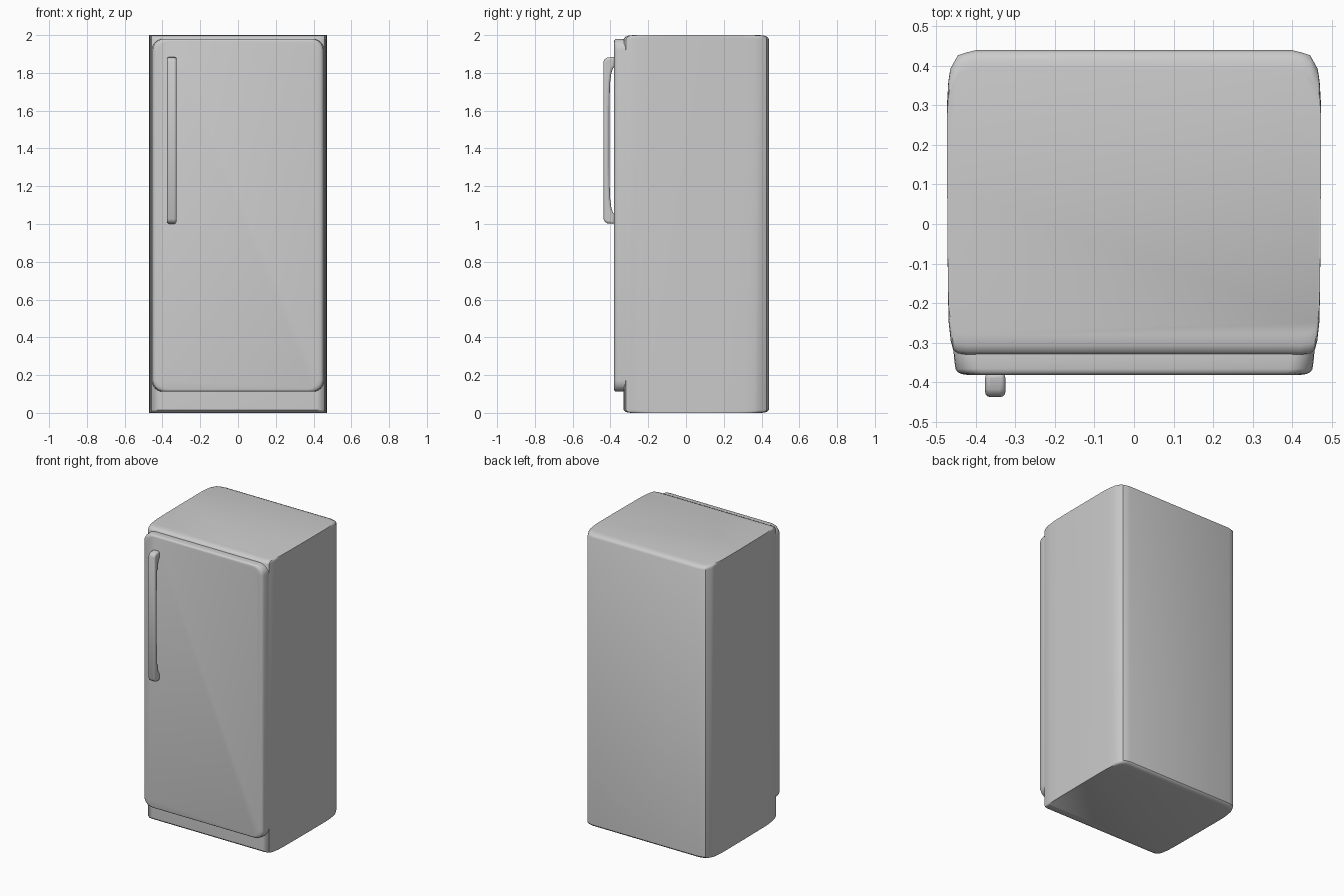
import bpy, bmesh, math

if "Cube" in bpy.data.objects:
    bpy.data.objects.remove(bpy.data.objects["Cube"])


def finish(bm, name, angle=35):
    bmesh.ops.recalc_face_normals(bm, faces=bm.faces)
    mesh = bpy.data.meshes.new(name)
    bm.to_mesh(mesh)
    bm.free()
    ob = bpy.data.objects.new(name, mesh)
    bpy.context.collection.objects.link(ob)
    bpy.ops.object.select_all(action='DESELECT')
    ob.select_set(True)
    bpy.context.view_layer.objects.active = ob
    bpy.ops.object.shade_smooth_by_angle(angle=math.radians(angle))
    return ob


def loft(rings, name):
    """Skin matching rings of points and cap both ends."""
    bm = bmesh.new()
    rows = [[bm.verts.new(p) for p in ring] for ring in rings]
    n = len(rows[0])
    for a, b in zip(rows, rows[1:]):
        for i in range(n):
            j = (i + 1) % n
            bm.faces.new((a[i], a[j], b[j], b[i]))
    bm.faces.new(rows[0])
    bm.faces.new(rows[-1])
    return finish(bm, name)


def rounded_rect(hw, z0, z1, r, y, steps=6):
    """Rounded rectangle in the xz plane."""
    pts = []
    corners = [(hw - r, z1 - r), (r - hw, z1 - r), (r - hw, z0 + r), (hw - r, z0 + r)]
    for k, (cx, cz) in enumerate(corners):
        for s in range(steps + 1):
            a = math.pi / 2 * (k + s / steps)
            pts.append((cx + r * math.cos(a), y, cz + r * math.sin(a)))
    return pts


# Cabinet: softly bowed plan, rounded only at the front and back edges
half = [(0.42, -0.33), (0.445, -0.327), (0.457, -0.318), (0.463, -0.295), (0.468, -0.25),
        (0.47, -0.18), (0.472, 0.10), (0.472, 0.31), (0.469, 0.36), (0.464, 0.392),
        (0.445, 0.426), (0.425, 0.433), (0.40, 0.439)]
plan = half + [(-x, y) for x, y in reversed(half)]
mid = 0.055
levels = [(0, 0.90), (0.002, 0.94), (0.007, 0.98), (0.016, 1.0),
          (1.978, 1.0), (1.990, 0.98), (1.997, 0.94), (2.0, 0.87)]
loft([[(x, mid + (y - mid) * s, z) for x, y in plan] for z, s in levels], "cabinet")

# Door: rounded panel with a softened front rim
loft([rounded_rect(hw, z0, z1, r, y) for hw, z0, z1, r, y in [
    (0.457, 0.112, 1.980, 0.06, -0.300),
    (0.455, 0.112, 1.980, 0.06, -0.335),
    (0.451, 0.112, 1.980, 0.06, -0.366),
    (0.446, 0.114, 1.978, 0.06, -0.374),
    (0.436, 0.118, 1.974, 0.06, -0.379),
    (0.422, 0.124, 1.968, 0.06, -0.381)]], "door")

# Handle: side profile (y, z) with an arched inner edge, widened along x
z0, z1 = 1.0, 1.885
inner = [(0.0, -0.376), (0.05, -0.378), (0.062, -0.387), (0.085, -0.395), (0.13, -0.401),
         (0.20, -0.404), (0.32, -0.406)]
inner += [(z1 - z0 - d, y) for d, y in reversed(inner)]
outer = [(z1 - 0.004, -0.418), (z1 - 0.012, -0.430), (z1 - 0.026, -0.437),
         (z0 + 0.026, -0.437), (z0 + 0.012, -0.430), (z0 + 0.004, -0.418)]
side = [(y, z0 + d) for d, y in inner] + [(y, z) for z, y in outer]
handle = loft([[(x, y, z) for y, z in side] for x in (-0.376, -0.325)], "handle")
bev = handle.modifiers.new("soft_edges", 'BEVEL')
bev.width = 0.012
bev.segments = 3
bev.limit_method = 'ANGLE'
bev.angle_limit = math.radians(50)
